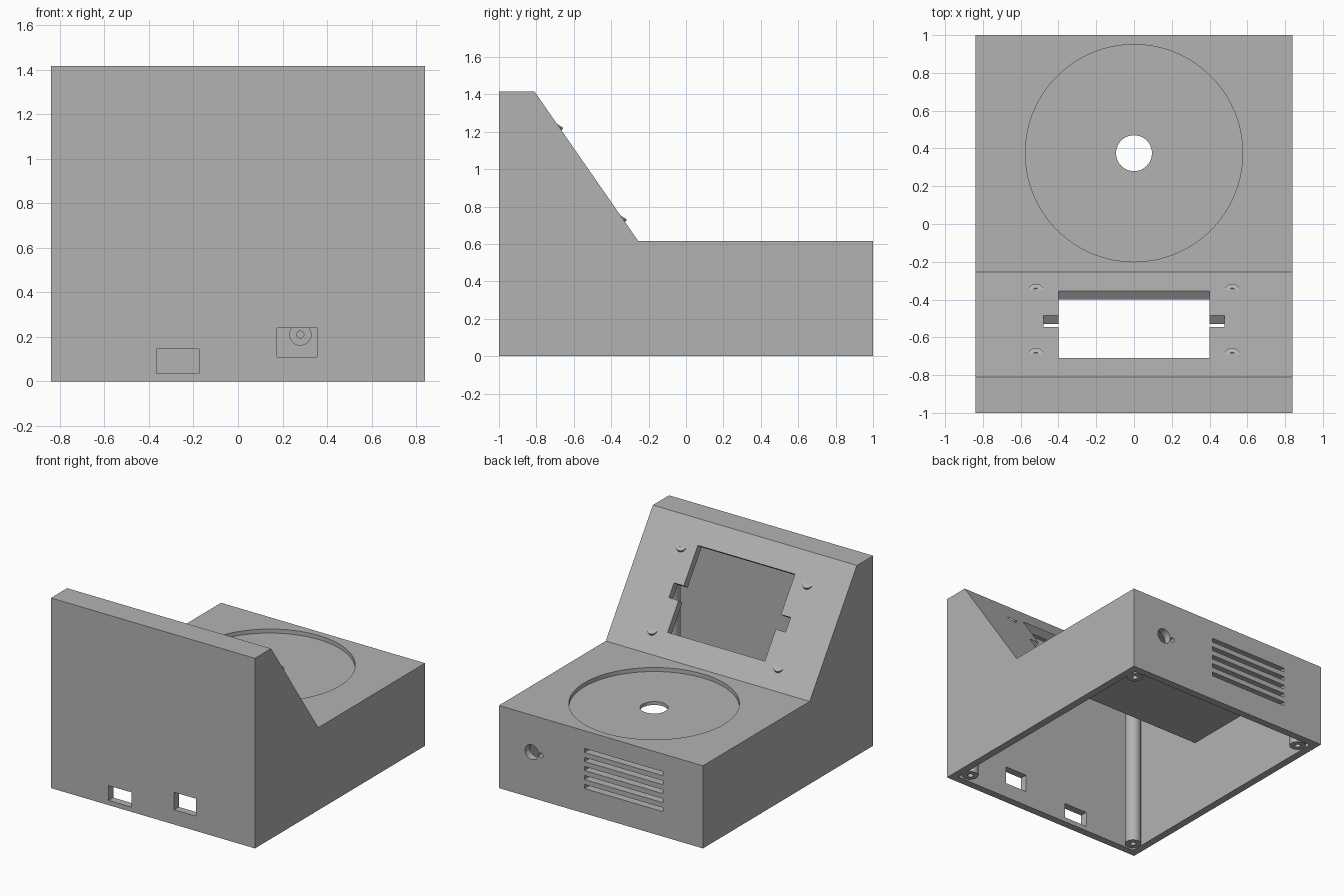
import bpy, bmesh, math
from mathutils import Matrix, Vector

cube = bpy.data.objects.get("Cube")
if cube:
    bpy.data.objects.remove(cube, do_unlink=True)

grey = bpy.data.materials.new("plain grey")
grey.use_nodes = True
colour = (0.45, 0.45, 0.45, 1)
grey.diffuse_color = colour
grey.node_tree.nodes["Principled BSDF"].inputs["Base Color"].default_value = colour


def finish(bm, name):
    bmesh.ops.recalc_face_normals(bm, faces=bm.faces)
    mesh = bpy.data.meshes.new(name)
    bm.to_mesh(mesh)
    bm.free()
    mesh.materials.append(grey)
    obj = bpy.data.objects.new(name, mesh)
    bpy.context.collection.objects.link(obj)
    return obj


def prism(name, profile, half_width):
    """Extrude a (y, z) side profile across x."""
    bm = bmesh.new()
    face = bm.faces.new([bm.verts.new((-half_width, y, z)) for y, z in profile])
    moved = bmesh.ops.extrude_face_region(bm, geom=[face])["geom"]
    verts = [v for v in moved if isinstance(v, bmesh.types.BMVert)]
    bmesh.ops.translate(bm, verts=verts, vec=(2 * half_width, 0, 0))
    return finish(bm, name)


def box(name, centre, size, rotation=Matrix()):
    bm = bmesh.new()
    place = Matrix.Translation(centre) @ rotation @ Matrix.Diagonal((*size, 1))
    bmesh.ops.create_cube(bm, size=1, matrix=place)
    return finish(bm, name)


def rod(name, start, end, radius, sides=48):
    start, end = Vector(start), Vector(end)
    axis = end - start
    place = Matrix.Translation((start + end) / 2) @ axis.to_track_quat("Z", "Y").to_matrix().to_4x4()
    bm = bmesh.new()
    bmesh.ops.create_cone(bm, cap_ends=True, segments=sides, radius1=radius,
                          radius2=radius, depth=axis.length, matrix=place)
    return finish(bm, name)


def cut(target, cutter):
    """Subtract the cutter, then throw it away."""
    cutter.hide_render = True
    mod = target.modifiers.new("cut", "BOOLEAN")
    mod.operation, mod.solver, mod.object = "DIFFERENCE", "EXACT", cutter
    bpy.context.view_layer.update()
    result = bpy.data.meshes.new_from_object(target.evaluated_get(bpy.context.evaluated_depsgraph_get()))
    target.modifiers.clear()
    target.data = result
    bpy.data.objects.remove(cutter, do_unlink=True)


def tube(name, start, end, radius, bore, depth=None):
    """A rod with a screw hole running in from its end point."""
    obj = rod(name, start, end, radius, 32)
    start, end = Vector(start), Vector(end)
    way = (end - start).normalized()
    cut(obj, rod("bore", end - way * (depth or (end - start).length / 2), end + way * 0.01, bore, 24))
    return obj


# Hollow case: an outer profile minus an offset inner profile, open underneath
wall = 0.055
top, deck = 1.415, 0.615
ridge, foot = Vector((0, -0.81, top)), Vector((0, -0.255, deck))
down = (foot - ridge).normalized()
normal = Vector((0, -down.z, down.y))


def inner_y(z):
    point = ridge - normal * wall
    return point.y + down.y / down.z * (z - point.z)


case = prism("case", [(-1, 0), (1, 0), (1, deck), (foot.y, deck), (ridge.y, top), (-1, top)], 0.84)
roof, ceiling = top - wall, deck - wall
cut(case, prism("cavity", [(-1 + wall, -0.1), (1 - wall, -0.1), (1 - wall, ceiling),
                           (inner_y(ceiling), ceiling), (inner_y(roof), roof),
                           (-1 + wall, roof)], 0.84 - wall))

# Round recess in the deck with a centre hole
cut(case, rod("recess", (0, 0.375, deck - 0.03), (0, 0.375, deck + 0.1), 0.575, 128))
cut(case, rod("centre_hole", (0, 0.375, 0.4), (0, 0.375, 0.8), 0.095, 64))


# Display window with side notches, cut square to the sloping panel
def on_slope(y):
    return ridge + down * ((y - ridge.y) / down.y)


tilt = Matrix((Vector((1, 0, 0)), -down, normal)).transposed().to_4x4()
for name, width, y0, y1 in (("window", 0.8, -0.71, -0.355), ("notches", 0.96, -0.545, -0.485)):
    a, b = on_slope(y0), on_slope(y1)
    cut(case, box(name, (a + b) / 2, (width, (b - a).length, wall * 3), tilt))

# Socket openings in the front wall
for x0, x1, z0, z1 in ((-0.365, -0.175, 0.035, 0.145), (0.175, 0.355, 0.11, 0.24)):
    cut(case, box("socket", ((x0 + x1) / 2, -1, (z0 + z1) / 2), (x1 - x0, 0.3, z1 - z0)))

# Vent slots, knob hole and locating hole in the back wall
for i in range(5):
    cut(case, box("vent", (-0.187, 1, 0.2 + i * 0.067), (0.645, 0.3, 0.03)))
for x, z, radius in ((0.57, 0.34, 0.055), (0.495, 0.335, 0.018)):
    cut(case, rod("knob_hole", (x, 0.85, z), (x, 1.15, z), radius, 32))

parts = [case]

# Corner posts with screw holes from below
for x in (-0.73, 0.73):
    for y, height in ((-0.88, roof), (0.88, ceiling)):
        parts.append(tube("corner_post", (x, y, height + 0.01), (x, y, 0.003), 0.055, 0.02, 0.2))

# Display mounting pegs, tipped so that their lower rims break the panel surface
lean = Vector((0, math.cos(math.radians(57)), math.sin(math.radians(57))))
for x in (-0.52, 0.52):
    for y in (-0.69, -0.35):
        tip = on_slope(y)
        tip.x = x
        parts.append(tube("display_peg", tip - lean * 0.09, tip, 0.04, 0.013, 0.04))

# Small boss inside the back wall
parts.append(tube("back_boss", (0.28, 0.96, 0.21), (0.28, 0.87, 0.21), 0.05, 0.016))

bpy.ops.object.select_all(action="DESELECT")
for part in parts:
    part.select_set(True)
bpy.context.view_layer.objects.active = case
bpy.ops.object.shade_smooth_by_angle(angle=math.radians(30))
